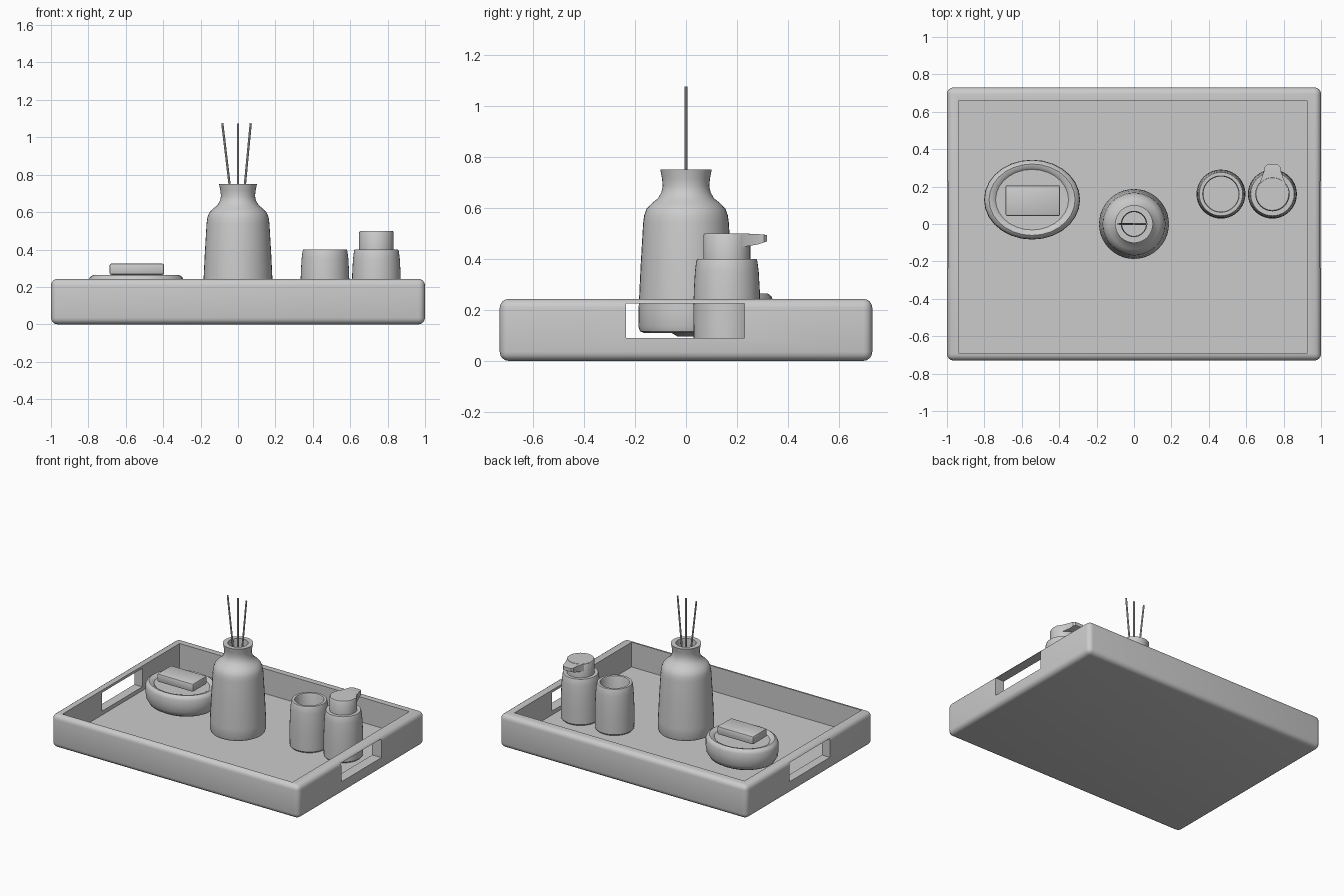
import bpy, bmesh, math
from mathutils import Vector

if "Cube" in bpy.data.objects:
    bpy.data.objects.remove(bpy.data.objects["Cube"])


def finish(name, bm, smooth=True):
    bmesh.ops.recalc_face_normals(bm, faces=bm.faces)
    mesh = bpy.data.meshes.new(name)
    bm.to_mesh(mesh)
    bm.free()
    ob = bpy.data.objects.new(name, mesh)
    bpy.context.collection.objects.link(ob)
    if smooth:
        shade(ob)
    return ob


def shade(ob):
    bpy.ops.object.select_all(action='DESELECT')
    ob.select_set(True)
    bpy.context.view_layer.objects.active = ob
    bpy.ops.object.shade_smooth_by_angle(angle=math.radians(35))


def box(name, lo, hi, bevel=0, segments=3):
    bm = bmesh.new()
    bmesh.ops.create_cube(bm, size=1)
    for v in bm.verts:
        v.co = Vector([a + (b - a) * (c + 0.5) for a, b, c in zip(lo, hi, v.co)])
    if bevel:
        bmesh.ops.bevel(bm, geom=bm.edges[:], offset=bevel, segments=segments,
                        profile=0.5, affect='EDGES')
    return finish(name, bm)


def lathe(name, profile, centre=(0, 0), sides=40, ratio=1.0):
    """Revolve (radius, z) points about a vertical axis; ratio squashes y."""
    bm = bmesh.new()
    rings = []
    for r, z in profile:
        n = 1 if r == 0 else sides
        rings.append([bm.verts.new((centre[0] + r * math.cos(2 * math.pi * i / sides),
                                    centre[1] + r * ratio * math.sin(2 * math.pi * i / sides), z))
                      for i in range(n)])
    for a, b in zip(rings, rings[1:]):
        for i in range(sides):
            j = (i + 1) % sides
            quad = [a[i % len(a)], a[j % len(a)], b[j % len(b)], b[i % len(b)]]
            bm.faces.new(list(dict.fromkeys(quad)))
    return finish(name, bm)


def cut(ob, cutter):
    mod = ob.modifiers.new("cut", 'BOOLEAN')
    mod.operation, mod.solver, mod.object = 'DIFFERENCE', 'EXACT', cutter
    bpy.context.view_layer.objects.active = ob
    bpy.ops.object.modifier_apply(modifier=mod.name)
    bpy.data.objects.remove(cutter)


# Tray: rounded block, hollowed, with a handle slot through both ends
tray = box("tray", (-1, -0.73, 0), (1, 0.73, 0.243), 0.035, 4)
cut(tray, box("hollow_cutter", (-0.935, -0.692, 0.062), (0.925, 0.66, 0.5)))
cut(tray, box("handle_cutter", (-1.2, -0.235, 0.09), (1.2, 0.23, 0.225)))
shade(tray)

# Diffuser bottle with a flared, open neck
lathe("diffuser_bottle", [
    (0, 0.11), (0.165, 0.11), (0.18, 0.116), (0.187, 0.135), (0.186, 0.2),
    (0.178, 0.37), (0.168, 0.54), (0.164, 0.57), (0.155, 0.595), (0.135, 0.617),
    (0.11, 0.637), (0.097, 0.66), (0.091, 0.685), (0.094, 0.715), (0.101, 0.75),
    (0.068, 0.75), (0.064, 0.7), (0.064, 0.62), (0.12, 0.56), (0.14, 0.4), (0, 0.4)])

# Reed sticks
for name, low, high in (("left_reed", -0.005, -0.084), ("middle_reed", 0, 0), ("right_reed", 0.005, 0.068)):
    a, b = Vector((low, 0, 0.41)), Vector((high, 0, 1.075))
    bm = bmesh.new()
    bmesh.ops.create_cone(bm, cap_ends=True, segments=8, radius1=0.006, radius2=0.006,
                          depth=(b - a).length)
    bm.transform((b - a).to_track_quat('Z', 'Y').to_matrix().to_4x4())
    bmesh.ops.translate(bm, verts=bm.verts, vec=(a + b) / 2)
    finish(name, bm)

# Tumbler
lower_body = [(0, 0.065), (0.122, 0.065), (0.13, 0.075), (0.131, 0.2), (0.129, 0.28),
              (0.125, 0.35), (0.12, 0.39), (0.116, 0.40)]
lathe("tumbler", lower_body + [(0.098, 0.40), (0.094, 0.39), (0.094, 0.1), (0, 0.1)], (0.465, 0.16))

# Soap pump: bottle, cap and tapered spout
lathe("pump_bottle", lower_body + [(0, 0.40)], (0.74, 0.16))
lathe("pump_cap", [(0, 0.395), (0.092, 0.395), (0.092, 0.492), (0.087, 0.5), (0, 0.5)], (0.74, 0.16))
bm = bmesh.new()
sections = [(0.16, 0.088, 0.447, 0.499), (0.19, 0.087, 0.447, 0.499), (0.225, 0.066, 0.447, 0.499),
            (0.28, 0.046, 0.456, 0.497), (0.305, 0.042, 0.464, 0.495), (0.317, 0.03, 0.468, 0.493)]
loops = []
for y, w, z0, z1 in sections:
    loops.append([bm.verts.new((0.74 + s * w, y, z)) for s, z in ((-1, z0), (1, z0), (1, z1), (-1, z1))])
for a, b in zip(loops, loops[1:]):
    for i in range(4):
        bm.faces.new((a[i], a[(i + 1) % 4], b[(i + 1) % 4], b[i]))
bm.faces.new(loops[0])
bm.faces.new(loops[-1])
finish("pump_spout", bm)

# Oval soap dish and the soap bar on it
lathe("soap_dish", [
    (0, 0.095), (0.195, 0.095), (0.23, 0.112), (0.25, 0.145), (0.257, 0.19),
    (0.255, 0.235), (0.247, 0.253), (0.23, 0.264), (0.21, 0.26), (0.195, 0.248), (0, 0.246)],
    (-0.545, 0.13), sides=28, ratio=0.83)
box("soap_bar", (-0.687, 0.043, 0.265), (-0.395, 0.207, 0.325), 0.01, 2)
